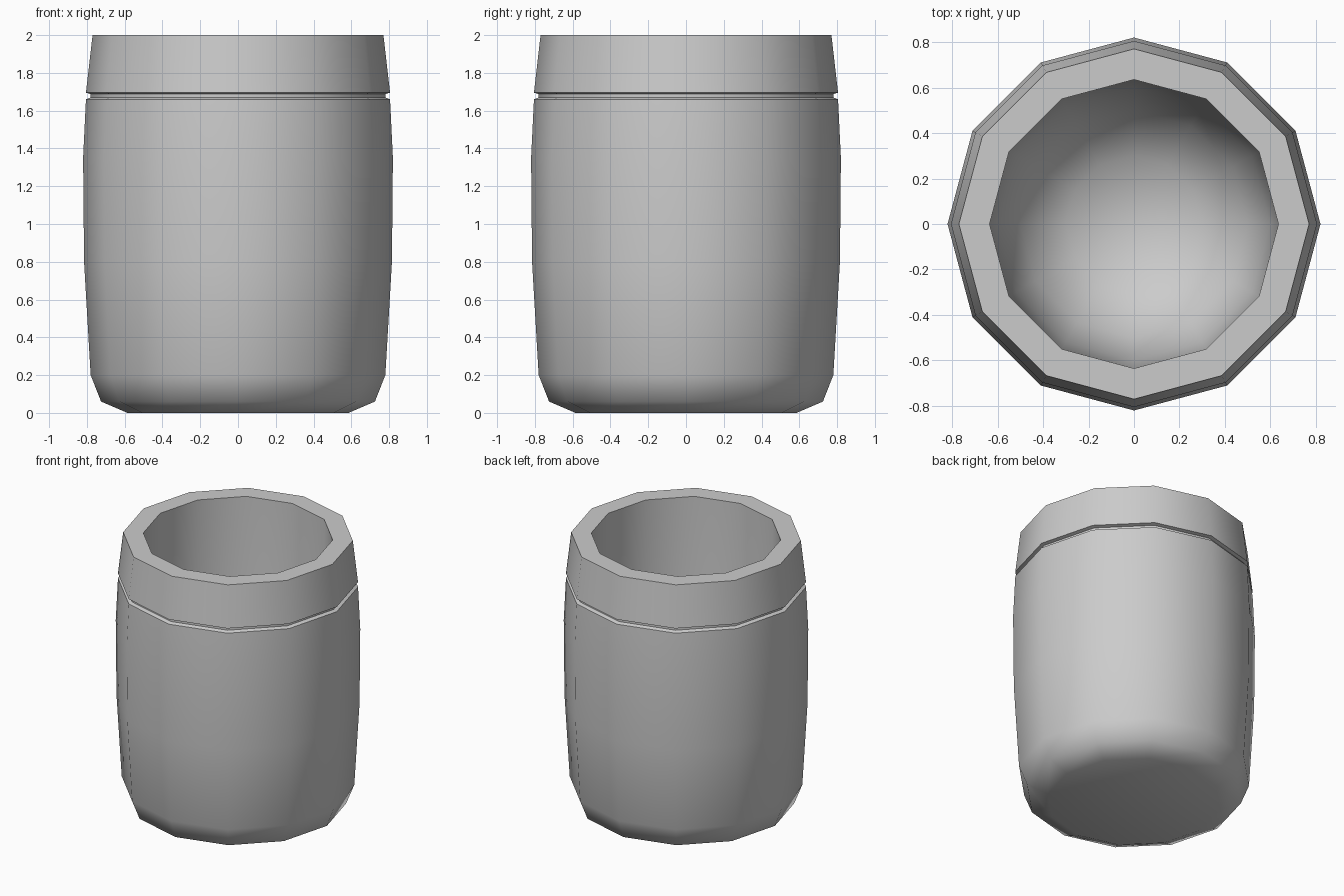
import bpy, bmesh
from math import cos, sin, pi, radians

cube = bpy.data.objects.get("Cube")
if cube:
    bpy.data.objects.remove(cube, do_unlink=True)

SIDES = 12

grey = bpy.data.materials.new("plain grey")
grey.use_nodes = True
colour = (0.6, 0.6, 0.6, 1)
grey.diffuse_color = colour
grey.node_tree.nodes["Principled BSDF"].inputs["Base Color"].default_value = colour


def lathe(name, profile):
    """Spin a (radius, height) profile around z; radius 0 makes a pole."""
    bm = bmesh.new()
    rings = []
    for r, z in profile:
        count = SIDES if r > 0 else 1
        rings.append([bm.verts.new((r * cos(2 * pi * i / SIDES),
                                    r * sin(2 * pi * i / SIDES), z))
                      for i in range(count)])
    for a, b in zip(rings, rings[1:]):
        for i in range(SIDES):
            j = (i + 1) % SIDES
            corners = [a[i % len(a)], a[j % len(a)], b[j % len(b)], b[i % len(b)]]
            bm.faces.new(list(dict.fromkeys(corners)))
    mesh = bpy.data.meshes.new(name)
    bm.to_mesh(mesh)
    bm.free()
    mesh.materials.append(grey)
    obj = bpy.data.objects.new(name, mesh)
    bpy.context.collection.objects.link(obj)
    bpy.ops.object.select_all(action="DESELECT")
    obj.select_set(True)
    bpy.context.view_layer.objects.active = obj
    bpy.ops.object.shade_smooth_by_angle(angle=radians(50))
    return obj


# Hollow pot: underside, bulging wall, groove, collar, rim, rounded inside
outside = [(0, 0), (0.585, 0), (0.725, 0.06), (0.78, 0.2), (0.815, 0.8),
           (0.82, 1.35), (0.805, 1.66)]
groove = [(0.78, 1.67), (0.78, 1.688)]
collar = [(0.805, 1.695), (0.77, 2)]
inside = [(0.635, 2), (0.63, 1.2), (0.6, 0.7), (0.5, 0.42), (0.3, 0.25), (0, 0.2)]
lathe("pot", outside + groove + collar + inside)
